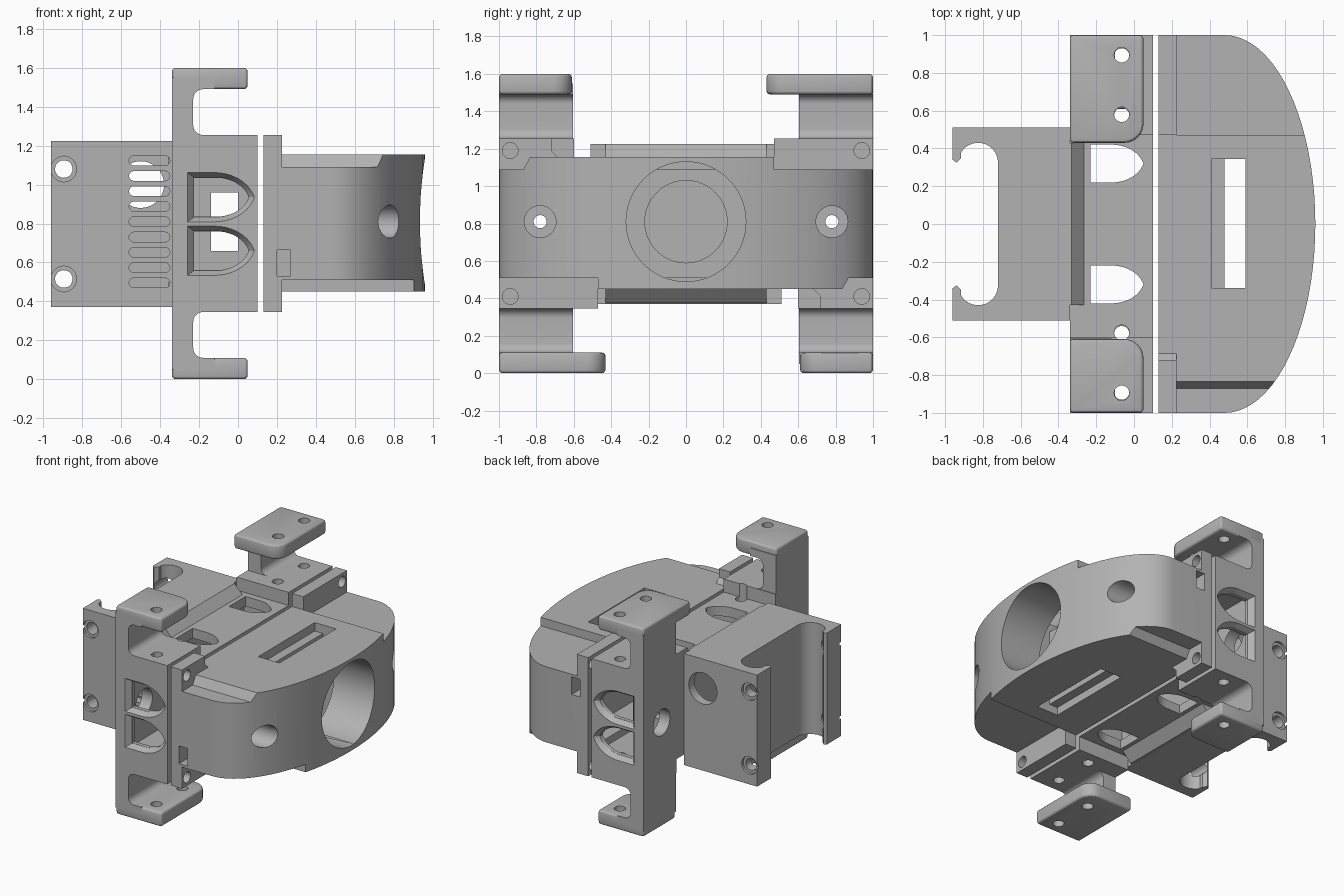
import bpy, bmesh, math

if "Cube" in bpy.data.objects:
    bpy.data.objects.remove(bpy.data.objects["Cube"])

C = 0.8   # mid height: the housing repeats under a half turn about the x axis
grey = bpy.data.materials.new("plain_grey")
grey.diffuse_color = (0.45, 0.45, 0.45, 1)
grey.use_nodes = True
grey.node_tree.nodes["Principled BSDF"].inputs["Base Color"].default_value = (0.45, 0.45, 0.45, 1)


def prism(name, pts, axis, a, b, shrink=1.0):
    """Extrude a 2D profile along an axis; z values are relative to mid height."""
    place = {"x": lambda u, v, w: (w, u, v + C),
             "y": lambda u, v, w: (u, w, v + C),
             "z": lambda u, v, w: (u, v, w + C)}[axis]
    cu = (min(p[0] for p in pts) + max(p[0] for p in pts)) / 2
    cv = (min(p[1] for p in pts) + max(p[1] for p in pts)) / 2
    bm = bmesh.new()
    low = [bm.verts.new(place(u, v, a)) for u, v in pts]
    high = [bm.verts.new(place(cu + (u - cu) * shrink, cv + (v - cv) * shrink, b)) for u, v in pts]
    bm.faces.new(low)
    bm.faces.new(high)
    n = len(pts)
    for i in range(n):
        j = (i + 1) % n
        bm.faces.new((low[i], low[j], high[j], high[i]))
    bmesh.ops.recalc_face_normals(bm, faces=bm.faces)
    mesh = bpy.data.meshes.new(name)
    bm.to_mesh(mesh)
    bm.free()
    mesh.materials.append(grey)
    obj = bpy.data.objects.new(name, mesh)
    bpy.context.collection.objects.link(obj)
    return obj


def box(name, x0, x1, y0, y1, z0, z1):
    return prism(name, [(x0, y0), (x1, y0), (x1, y1), (x0, y1)], "z", z0, z1)


def arc(cu, cv, r, start, end, n=8, rv=None):
    return [(cu + r * math.cos(math.radians(start + (end - start) * i / n)),
             cv + (rv or r) * math.sin(math.radians(start + (end - start) * i / n)))
            for i in range(n + 1)]


def rod(axis, u, v, r, a, b, n=40, shrink=1.0):
    return prism("cutter", arc(u, v, r, 0, 360, n)[:-1], axis, a, b, shrink)


def bullet(x0, x1, c, h):
    """Window outline: square at one end, pointed arch at the other."""
    xs = x0 + 0.4 * (x1 - x0)
    side = [(math.sin(math.radians(t)) / math.sin(math.radians(75)),
             (math.cos(math.radians(t)) - math.cos(math.radians(75))) / (1 - math.cos(math.radians(75))))
            for t in range(0, 76, 5)]
    lower = [(xs + (x1 - xs) * s, c - h * k) for s, k in side]
    upper = [(xs + (x1 - xs) * s, c + h * k) for s, k in side[-2::-1]]
    return [(x0, c - h)] + lower + upper + [(x0, c + h)]


def combine(obj, parts, mode="DIFFERENCE"):
    bpy.context.view_layer.objects.active = obj
    for part in parts:
        mod = obj.modifiers.new("shape", "BOOLEAN")
        mod.operation, mod.solver, mod.object = mode, "EXACT", part
        bpy.ops.object.modifier_apply(modifier=mod.name)
        bpy.data.objects.remove(part)


def finish(obj):
    bpy.ops.object.select_all(action="DESELECT")
    obj.select_set(True)
    bpy.context.view_layer.objects.active = obj
    bpy.ops.object.shade_smooth_by_angle(angle=math.radians(25))


# Front housing: curved shell with screw flanges
outline = [(0.13, -1)] + arc(0.48, 0, 0.48, -90, 90, 40, rv=1.0) + [(0.13, 1)]
housing = prism("front_housing", outline, "z", -0.35, 0.355)
cuts, pads = [], []
for s in (1, -1):
    cuts.append(box("cutter", 0.2, 1, s * 0.47, s * 1.1, s * 0.29, s * 0.5))
    slope = [(-0.83, 0.36), (-0.87, 0.29), (-1.1, 0.29), (-1.1, 0.5), (-0.83, 0.5)]
    cuts.append(prism("cutter", [(s * y, s * z) for y, z in slope], "x", 0.2, 1))
    pads.append(box("pad", 0.13, 0.225, s * 0.47, s * 1, s * 0.2, s * 0.455))
    lug = [(-1, 0.2), (-0.6, 0.2), (-0.6, 0.34), (-0.68, 0.35), (-0.72, 0.39), (-0.72, 0.455), (-1, 0.455)]
    pads.append(prism("pad", [(s * y, s * z) for y, z in lug], "x", 0.13, 0.225))
combine(housing, cuts)
combine(housing, pads, "UNION")
cuts = [box("cutter", 0.1, 0.33, -0.85, 0.85, -0.25, 0.25),
        rod("x", 0, 0.01, 0.32, 0.48, 1.1, 64),
        rod("x", 0, 0.01, 0.22, 0.2, 0.6, 64),
        box("cutter", 0.48, 0.59, -0.34, 0.345, -0.5, 0.5)]
for s in (1, -1):
    cuts += [box("cutter", 0.41, 0.5, -0.34, 0.345, s * 0.29, s * 0.5),
             box("cutter", 0.2, 0.27, s * -0.9, s * -1.1, s * -0.27, s * -0.135),
             rod("x", s * 0.78, 0.01, 0.085, 0.5, 1.1),
             rod("x", s * 0.78, 0.01, 0.035, 0, 0.6)]
    cuts += [rod("x", s * 0.94, z, 0.042, 0, 0.4) for z in (-0.39, 0.39)]
combine(housing, cuts)
finish(housing)

# Middle frame: hollow block with corner pads and arched windows
frame = box("middle_frame", -0.34, 0.1, -1, 1, -0.35, 0.355)
pads = []
for s in (1, -1):
    pads.append(box("pad", -0.34, 0.1, s * 0.47, s * 1, s * 0.2, s * 0.455))
    pads.append(box("pad", -0.34, 0.1, s * -0.6, s * -1, s * 0.2, s * 0.455))
combine(frame, pads, "UNION")
cuts = [box("cutter", -0.25, 0.2, -0.43, 0.43, -0.28, 0.28)]
for s in (1, -1):
    cuts.append(box("cutter", -0.25, 0.2, s * 0.5, s * 0.93, -0.28, 0.28))
    cuts.append(box("cutter", -0.14, 0, s * 0.4, s * 0.55, -0.14, 0.16))
    cuts.append(rod("x", s * 0.78, 0.0, 0.1, -0.5, 0))
    for c in (0.135, -0.14):
        cuts.append(prism("cutter", bullet(-0.26, 0.085, c, 0.127), "y", s * 1.001, s * 0.96, 0.8))
        cuts.append(prism("cutter", bullet(-0.225, 0.055, c, 0.1), "y", s * 1.1, s * 0.85))
    for t in (1, -1):
        cuts.append(prism("cutter", bullet(-0.23, 0.05, s * 0.32, 0.1), "z", t * 0.2, t * 0.5))
        cuts += [rod("z", -0.065, s * y, 0.04, t * 0.2, t * 0.6) for y in (0.575, 0.89)]
combine(frame, cuts)
finish(frame)

# Corner brackets: upright column with a drilled tab at its end
for s in (1, -1):
    for side, inner, word in ((1, 0.43, "long"), (-1, 0.61, "short")):
        y0, y1 = side * s * inner, side * s
        height = "upper" if s > 0 else "lower"
        leg = [(-0.34, 0.4), (-0.34, 0.75), (-0.12, 0.75), (-0.12, 0.69)]
        leg += arc(-0.18, 0.64, 0.05, 90, 180) + arc(-0.18, 0.505, 0.05, 180, 270) + [(-0.1, 0.455), (-0.1, 0.4)]
        column = prism(f"{height}_{word}_column", [(x, s * z) for x, z in leg], "y", side * s * 0.605, y1)
        finish(column)
        corner = [(-0.34, 1), (-0.34, inner)] + arc(-0.05, inner + 0.1, 0.1, -90, 0) + [(0.05, 1)]
        tab = prism(f"{height}_{word}_tab", [(x, side * s * y) for x, y in corner], "z", s * 0.69, s * 0.8)
        # soften the outer end of the tab
        bev = tab.modifiers.new("round", "BEVEL")
        bev.width, bev.segments = 0.02, 3
        bev.limit_method, bev.angle_limit = "ANGLE", math.radians(50)
        bpy.context.view_layer.objects.active = tab
        bpy.ops.object.modifier_apply(modifier=bev.name)
        holes = (0.58, 0.895) if word == "long" else (0.895,)
        combine(tab, [rod("z", -0.065, side * s * y, 0.04, s * 0.6, s * 0.9) for y in holes])
        finish(tab)

# Rear box: hollow, with a keyhole channel open to the back
half = [(-0.96, 0.34), (-0.94, 0.325), (-0.915, 0.35)] + arc(-0.825, 0.325, 0.105, 150, 0, 14)
outer = [(-0.34, -0.51), (-0.34, 0.51), (-0.96, 0.51)]
profile = outer + half + [(x, -y) for x, y in reversed(half)] + [(-0.96, -0.51)]
rear = prism("rear_box", profile, "z", -0.43, 0.425)
cuts = [box("cutter", -0.66, -0.35, -0.44, 0.44, -0.36, 0.36),
        rod("y", -0.5, 0.2, 0.12, 0.3, 0.7)]
for i in range(9):
    z = -0.305 + 0.0785 * i
    slot = arc(-0.535, z, 0.025, 90, 270) + arc(-0.375, z, 0.025, -90, 90)
    cuts.append(prism("cutter", slot, "y", -0.6, -0.4))
for s in (1, -1):
    for z in (-0.285, 0.28):
        cuts.append(rod("y", -0.895, z, 0.045, s * 0.2, s * 0.7))
        cuts.append(rod("y", -0.895, z, 0.066, s * 0.49, s * 0.7))
combine(rear, cuts)
finish(rear)

# Sloped lips joining the rear box to the frame
for s, word in ((1, "upper"), (-1, "lower")):
    lip = [(-0.36, 0.3), (-0.36, 0.425), (-0.33, 0.425), (-0.26, 0.35), (-0.26, 0.3)]
    prism(f"{word}_sloped_lip", [(x, s * z) for x, z in lip], "y", -0.43, 0.43)
